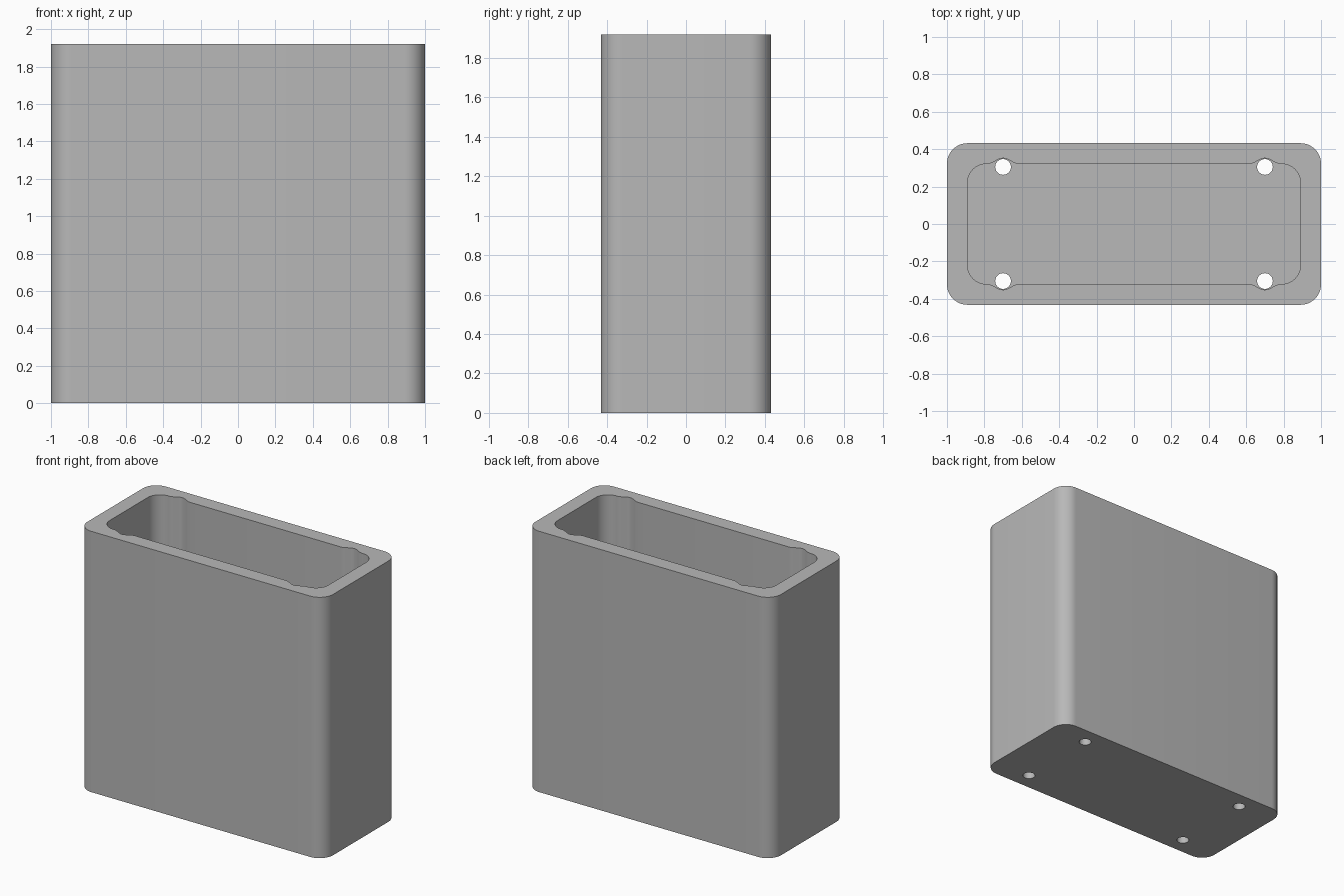
import bpy, bmesh
from math import cos, sin, pi, radians

cube = bpy.data.objects.get("Cube")
if cube:
    bpy.data.objects.remove(cube, do_unlink=True)

HEIGHT, FLOOR = 1.92, 0.11
HOLE_X, HOLE_Y, HOLE_R = 0.70, 0.305, 0.042
BUMP_W, BUMP_H = 0.085, 0.031


def arc(cx, cy, r, start, sweep, steps):
    return [(cx + r * cos(radians(start + sweep * i / steps)),
             cy + r * sin(radians(start + sweep * i / steps))) for i in range(steps + 1)]


def rounded_outline(hx, hy, r, relief=False):
    """Closed rounded rectangle; relief bulges the long sides out beside the holes."""
    quarter = arc(hx - r, hy - r, r, 0, 90, 12)
    if relief:
        for i in range(17):
            t = 1 - i / 8
            quarter.append((HOLE_X + BUMP_W * t, hy + BUMP_H * cos(t * pi / 2) ** 2))
    left = [(-x, y) for x, y in reversed(quarter)]
    half = quarter + left
    return half + [(-x, -y) for x, y in half]


bm = bmesh.new()


def ring(points, z):
    verts = [bm.verts.new((x, y, z)) for x, y in points]
    edges = [bm.edges.new((v, verts[i - 1])) for i, v in enumerate(verts)]
    return verts, edges


def tube(points, z0, z1):
    """Wall between two copies of an outline; returns the edges of both rims."""
    (a, ea), (b, eb) = ring(points, z0), ring(points, z1)
    for i in range(len(a)):
        bm.faces.new((a[i - 1], a[i], b[i], b[i - 1]))
    return ea, eb


def cap(edges, normal):
    bmesh.ops.triangle_fill(bm, edges=edges, use_beauty=True, normal=normal)


# Outer wall, cavity wall and the four screw holes through the floor
outer_low, outer_top = tube(rounded_outline(1.0, 0.432, 0.11), 0, HEIGHT)
inner_low, inner_top = tube(rounded_outline(0.89, 0.321, 0.10, True), FLOOR, HEIGHT)
holes_low, holes_top = [], []
for sx in (-1, 1):
    for sy in (-1, 1):
        low, top = tube(arc(sx * HOLE_X, sy * HOLE_Y, HOLE_R, 0, 360, 32)[:-1], 0, FLOOR)
        holes_low += low
        holes_top += top

# Rim, cavity floor and underside
cap(outer_top + inner_top, (0, 0, 1))
cap(inner_low + holes_top, (0, 0, 1))
cap(outer_low + holes_low, (0, 0, -1))
bmesh.ops.recalc_face_normals(bm, faces=bm.faces[:])

mesh = bpy.data.meshes.new("open_box")
bm.to_mesh(mesh)
bm.free()
box = bpy.data.objects.new("open_box", mesh)
bpy.context.collection.objects.link(box)

# Plain grey material
grey = bpy.data.materials.new("plain_grey")
grey.use_nodes = True
colour = (0.48, 0.48, 0.48, 1)
grey.diffuse_color = colour
grey.node_tree.nodes["Principled BSDF"].inputs["Base Color"].default_value = colour
mesh.materials.append(grey)

bpy.ops.object.select_all(action="DESELECT")
box.select_set(True)
bpy.context.view_layer.objects.active = box
bpy.ops.object.shade_smooth_by_angle(angle=radians(35))
